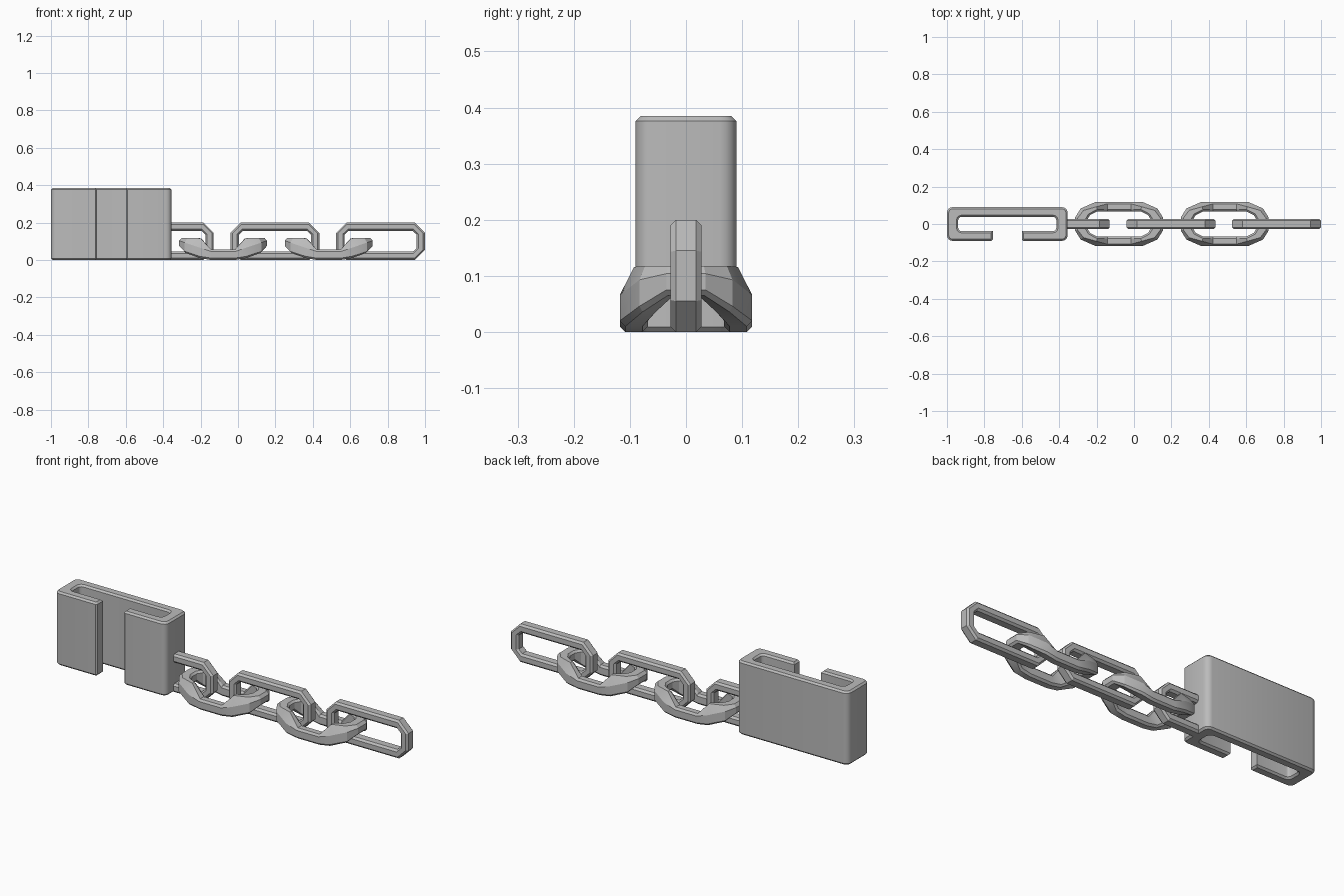
import bpy
import bmesh
from mathutils import Vector

cube = bpy.data.objects.get("Cube")
if cube:
    bpy.data.objects.remove(cube, do_unlink=True)

steel = bpy.data.materials.new("plain_grey")
steel.use_nodes = True
GREY = (0.5, 0.5, 0.5, 1)
steel.diffuse_color = GREY
steel.node_tree.nodes["Principled BSDF"].inputs["Base Color"].default_value = GREY


def finish(name, bm):
    bmesh.ops.recalc_face_normals(bm, faces=bm.faces[:])
    mesh = bpy.data.meshes.new(name)
    bm.to_mesh(mesh)
    bm.free()
    mesh.materials.append(steel)
    ob = bpy.data.objects.new(name, mesh)
    bpy.context.collection.objects.link(ob)
    bpy.ops.object.select_all(action='DESELECT')
    ob.select_set(True)
    bpy.context.view_layer.objects.active = ob
    bpy.ops.object.shade_smooth_by_angle(angle=0.5)
    return ob


def section(outer, inner, lo, hi, c, top_in, top_down):
    """Chamfered bar section between an outer and an inner plan point."""
    o, i = Vector(outer), Vector(inner)
    d = (o - i).normalized()
    return [(i + d * c, lo), (o - d * c, lo), (o, lo + c), (o, hi - top_down),
            (o - d * top_in, hi), (i + d * c, hi), (i, hi - c), (i, lo + c)]


def flip(st, sx, sy):
    (ox, oy), (ix, iy) = st[:2]
    return ((ox * sx, oy * sy), (ix * sx, iy * sy)) + tuple(st[2:])


def full_loop(quarter):
    """Mirror a quarter of the stations into a closed loop."""
    loop = []
    for sx, sy, step in ((1, 1, 1), (-1, 1, -1), (-1, -1, 1), (1, -1, -1)):
        loop += [flip(s, sx, sy) for s in quarter[::step]]
    return loop


def sweep(name, stations, place, closed=True):
    bm = bmesh.new()
    rings = [[bm.verts.new(place(p, h)) for p, h in section(*s)] for s in stations]
    n = len(rings)
    for k in range(n if closed else n - 1):
        a, b = rings[k], rings[(k + 1) % n]
        for j in range(8):
            m = (j + 1) % 8
            bm.faces.new((a[j], a[m], b[m], b[j]))
    if not closed:
        bm.faces.new(rings[0])
        bm.faces.new(rings[-1])
    return finish(name, bm)


# Clip: C-shaped plan, extruded, rounded corners and chamfered rims
X0, X1, Y, H = -1.0, -0.355, 0.09, 0.385
IX0, IX1, IY = -0.94, -0.415, 0.038
G0, G1 = -0.755, -0.6
plan = [(G0, -Y), (X0, -Y), (X0, Y), (X1, Y), (X1, -Y), (G1, -Y),
        (G1, -IY), (IX1, -IY), (IX1, IY), (IX0, IY), (IX0, -IY), (G0, -IY)]
bm = bmesh.new()
base = bm.faces.new([bm.verts.new((x, y, 0)) for x, y in plan])
top = bmesh.ops.extrude_face_region(bm, geom=[base])
bmesh.ops.translate(bm, vec=(0, 0, H),
                    verts=[v for v in top["geom"] if isinstance(v, bmesh.types.BMVert)])


def round_corners(xs, ys, radius, segments):
    edges = [e for e in bm.edges
             if abs(e.verts[0].co.z - e.verts[1].co.z) > 0.1
             and min(abs(e.verts[0].co.x - x) for x in xs) < 1e-4
             and abs(abs(e.verts[0].co.y) - ys) < 1e-4]
    bmesh.ops.bevel(bm, geom=edges, offset=radius, segments=segments,
                    profile=0.5, affect='EDGES')


round_corners((X0, X1), Y, 0.03, 4)
round_corners((IX0, IX1), IY, 0.018, 3)
round_corners((G0, G1), Y, 0.008, 1)
rims = [e for e in bm.edges
        if abs(e.verts[0].co.z - e.verts[1].co.z) < 1e-5]
bmesh.ops.bevel(bm, geom=rims, offset=0.009, segments=1, profile=0.5, affect='EDGES')
finish("clip", bm)

# Upright links: flat chamfered rectangles standing on edge
PITCH = 0.565
bar = (-0.028, 0.028, 0.01, 0.01, 0.01)
upright = [((0.2375, 0.045), (0.1925, 0.036)) + bar,
           ((0.1825, 0.1), (0.1725, 0.055)) + bar]


def standing(cx):
    return lambda p, h: (cx + p.x, h, 0.1 + p.y)


sweep("middle_upright_link", full_loop(upright), standing(0.1975))
sweep("end_upright_link", full_loop(upright), standing(0.1975 + PITCH))

# Half link fixed into the clip wall
start = ((-0.02, 0.1), (-0.02, 0.055)) + bar
half = [start] + upright[::-1]
half += [flip(s, 1, -1) for s in half[::-1]]
sweep("fixed_half_link", half, standing(0.1975 - PITCH), closed=False)

# Lying links: low sides, ends raised over the upright links
lying = [((0.235, 0.035), (0.172, 0.02), 0.065, 0.118, 0.01, 0.014, 0.014),
         ((0.205, 0.083), (0.155, 0.048), 0.036, 0.118, 0.01, 0.018, 0.025),
         ((0.125, 0.118), (0.115, 0.068), 0.01, 0.116, 0.01, 0.026, 0.05),
         ((0.063, 0.118), (0.063, 0.068), 0.0, 0.055, 0.01, 0.01, 0.01)]
for label, cx in (("inner", -0.08), ("outer", -0.08 + PITCH)):
    sweep(label + "_lying_link", full_loop(lying),
          lambda p, h, cx=cx: (cx + p.x, p.y, h))
